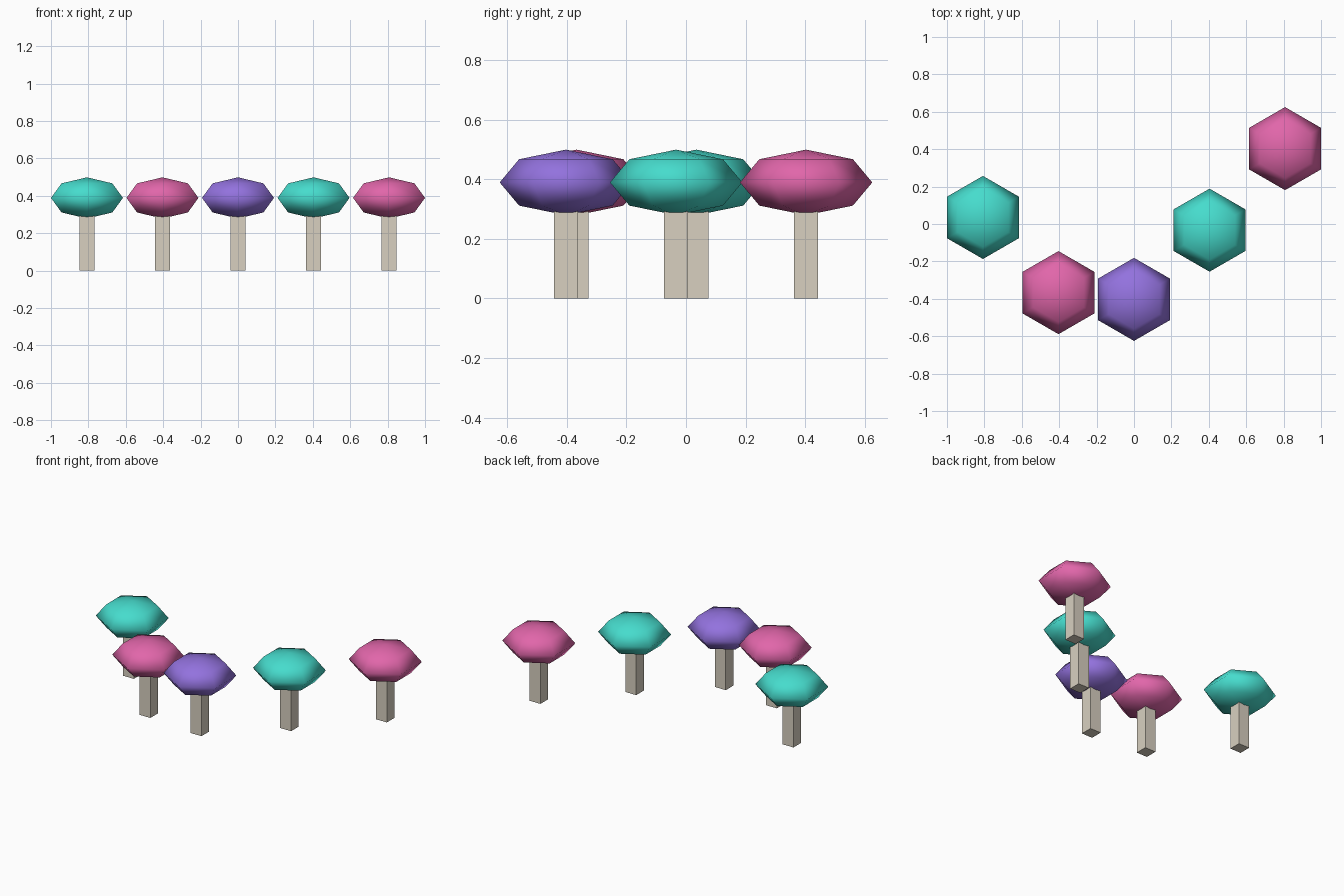
import bpy, bmesh, math
from mathutils import Matrix

cube = bpy.data.objects.get("Cube")
if cube:
    bpy.data.objects.remove(cube, do_unlink=True)


def linear(c):
    return c / 12.92 if c <= 0.04045 else ((c + 0.055) / 1.055) ** 2.4


def material(name, r, g, b):
    colour = [linear(c / 255) for c in (r, g, b)] + [1]
    mat = bpy.data.materials.new(name)
    mat.use_nodes = True
    mat.diffuse_color = colour
    bsdf = next(n for n in mat.node_tree.nodes if n.type == 'BSDF_PRINCIPLED')
    bsdf.inputs["Base Color"].default_value = colour
    return mat


teal = material("teal", 70, 220, 205)
pink = material("pink", 225, 102, 170)
purple = material("purple", 147, 114, 222)
cream = material("cream", 216, 208, 192)

CAP_RADIUS, CAP_HALF_HEIGHT, CAP_Z = 0.222, 0.11, 0.389
STEM_WIDTH, STEM_HEIGHT = 0.08, 0.325
SPACING = 0.4038


def add_object(name, bm, mat, location, smooth=False):
    mesh = bpy.data.meshes.new(name)
    for face in bm.faces:
        face.smooth = smooth
    bm.to_mesh(mesh)
    bm.free()
    mesh.materials.append(mat)
    obj = bpy.data.objects.new(name, mesh)
    obj.location = location
    bpy.context.collection.objects.link(obj)
    return obj


# Six-sided flattened cap with corners towards front and back
def add_cap(name, mat, x, y):
    bm = bmesh.new()
    bmesh.ops.create_uvsphere(bm, u_segments=6, v_segments=4, radius=1)
    rim = max(bm.verts, key=lambda v: v.co.xy.length).co
    turn = Matrix.Rotation(math.pi / 2 - math.atan2(rim.y, rim.x), 4, 'Z')
    squash = Matrix.Diagonal((CAP_RADIUS, CAP_RADIUS, CAP_HALF_HEIGHT, 1))
    bmesh.ops.transform(bm, matrix=squash @ turn, verts=bm.verts)
    add_object(name, bm, mat, (x, y, CAP_Z), smooth=True)


# Square stem reaching up into the cap
def add_stem(name, x, y):
    bm = bmesh.new()
    bmesh.ops.create_cube(bm, size=1)
    bmesh.ops.scale(bm, vec=(STEM_WIDTH, STEM_WIDTH, STEM_HEIGHT), verts=bm.verts)
    add_object(name, bm, cream, (x, y, STEM_HEIGHT / 2))


# Row of five mushrooms, staggered in depth
row = [(0.035, teal), (-0.367, pink), (-0.403, purple), (-0.033, teal), (0.403, pink)]
for i, (y, mat) in enumerate(row):
    x = (i - 2) * SPACING
    add_stem(f"mushroom_stem_{i + 1}", x, y)
    add_cap(f"mushroom_cap_{i + 1}", mat, x, y)
